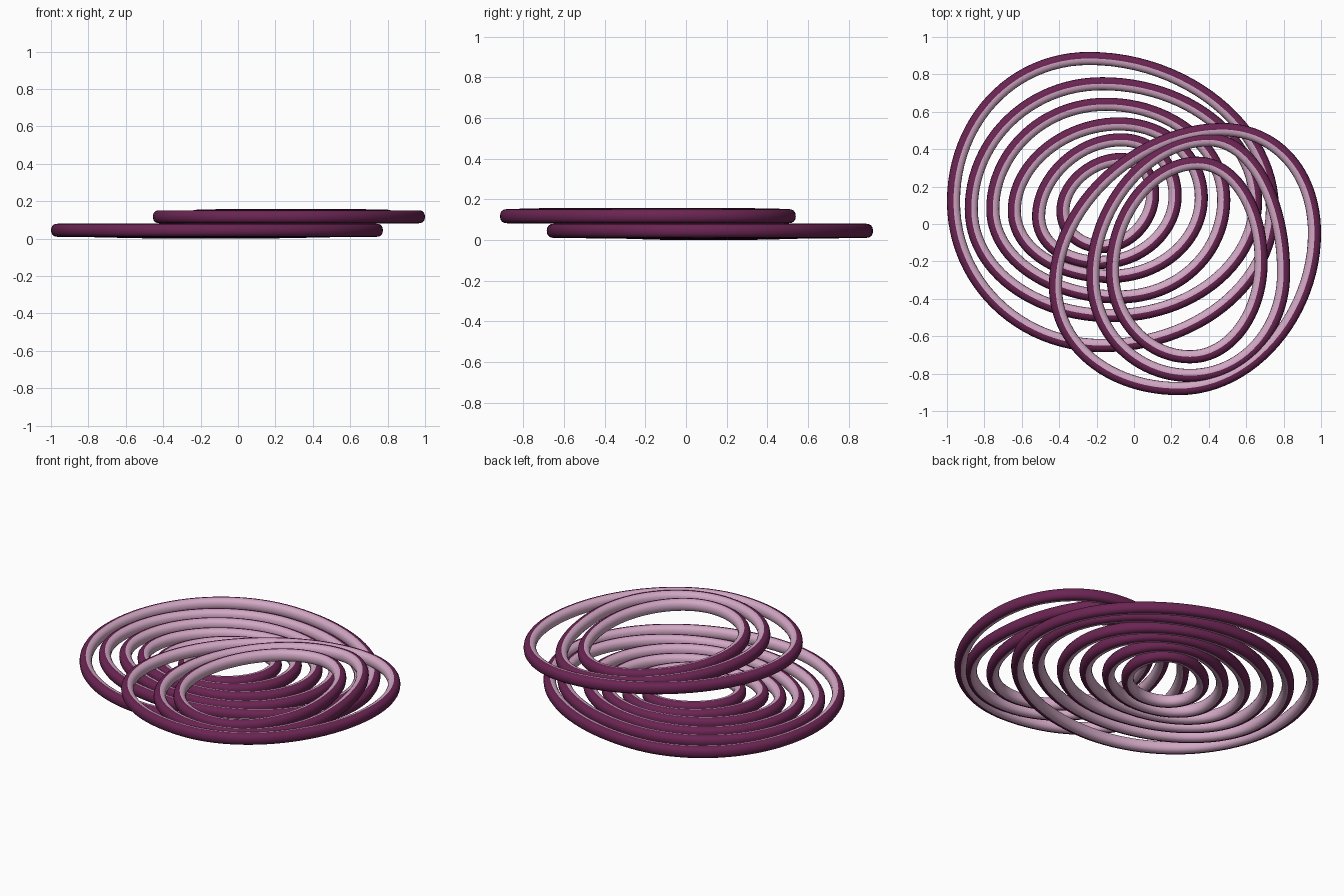
import bpy
import bmesh
import math
from mathutils import Vector
from mathutils.geometry import interpolate_bezier

cube = bpy.data.objects.get("Cube")
if cube:
    bpy.data.objects.remove(cube, do_unlink=True)

RADIUS = 0.035
SIDES = 16
STEPS = 25


def make_material(name, colour):
    mat = bpy.data.materials.new(name)
    mat.use_nodes = True
    mat.diffuse_color = (*colour, 1)
    mat.node_tree.nodes["Principled BSDF"].inputs["Base Color"].default_value = (*colour, 1)
    return mat


plum = make_material("plum", (0.145, 0.018, 0.085))
pink = make_material("pale_pink", (0.64, 0.39, 0.55))


def handle(part, whole):
    # Handle length that turns a quarter into an arc of a tilted ellipse
    f = min(max(part / whole, 0.05), 0.95)
    theta = 2 * math.atan(math.sqrt(f / (1 - f)))
    return part * 4 / 3 * math.tan(theta / 4) / math.tan(theta / 2)


def oval_path(left, bottom, right, top):
    # Closed counterclockwise oval through its four extreme points
    pts = [Vector(p) for p in (left, bottom, right, top)]
    size = (right[0] - left[0], top[1] - bottom[1])
    path = []
    for i in range(4):
        a, b = pts[i], pts[(i + 1) % 4]
        ha, hb = a.copy(), b.copy()
        axis_a, axis_b = (1, 0) if i % 2 == 0 else (0, 1)
        d = b - a
        ha[axis_a] += math.copysign(handle(abs(d[axis_a]), size[axis_a]), d[axis_a])
        hb[axis_b] -= math.copysign(handle(abs(d[axis_b]), size[axis_b]), d[axis_b])
        path += interpolate_bezier(a, ha, hb, b, STEPS)[:-1]
    return path


def soft(v):
    # Slightly squared round section
    return math.copysign(abs(v) ** 0.85, v)


def make_ring(name, z, *extremes):
    path = [Vector(p[:2]) for p in oval_path(*extremes)]
    n = len(path)
    bm = bmesh.new()
    loops = []
    for i, p in enumerate(path):
        t = (path[(i + 1) % n] - path[i - 1]).normalized()
        out = Vector((t.y, -t.x))
        loop = []
        for k in range(SIDES):
            a = math.tau * k / SIDES
            q = p + out * RADIUS * soft(math.cos(a))
            loop.append(bm.verts.new((q.x, q.y, z + RADIUS * soft(math.sin(a)))))
        loops.append(loop)
    for i in range(n):
        cur, nxt = loops[i], loops[(i + 1) % n]
        for k in range(SIDES):
            j = (k + 1) % SIDES
            face = bm.faces.new((cur[k], nxt[k], nxt[j], cur[j]))
            face.smooth = True
            # Outer half plum, inner half pink
            face.material_index = 0 if math.cos(math.tau * (k + 0.5) / SIDES) > 0 else 1
    bmesh.ops.recalc_face_normals(bm, faces=bm.faces)
    mesh = bpy.data.meshes.new(name)
    bm.to_mesh(mesh)
    bm.free()
    mesh.materials.append(plum)
    mesh.materials.append(pink)
    obj = bpy.data.objects.new(name, mesh)
    bpy.context.collection.objects.link(obj)


# Extremes of each ring, outermost first: left, bottom, right, top
lower = [
    ((-0.965, 0.12), (-0.17, -0.65), (0.74, 0.08), (-0.24, 0.885)),
    ((-0.87, 0.08), (-0.12, -0.49), (0.65, 0.12), (-0.17, 0.75)),
    ((-0.755, 0.08), (-0.08, -0.39), (0.48, 0.13), (-0.15, 0.64)),
    ((-0.64, 0.07), (-0.13, -0.28), (0.36, 0.14), (-0.08, 0.535)),
    ((-0.51, 0.04), (-0.18, -0.205), (0.22, 0.15), (-0.07, 0.45)),
    ((-0.38, 0.07), (-0.17, -0.12), (0.10, 0.16), (-0.07, 0.345)),
]
upper = [
    ((-0.42, -0.33), (0.24, -0.88), (0.965, -0.05), (0.47, 0.505)),
    ((-0.22, -0.28), (0.30, -0.81), (0.80, -0.26), (0.40, 0.45)),
    ((-0.115, -0.25), (0.30, -0.71), (0.68, -0.20), (0.34, 0.325)),
]

for i, ring in enumerate(lower):
    make_ring(f"lower_ring_{i + 1}", 0.045 - 0.002 * i, *ring)
for i, ring in enumerate(upper):
    make_ring(f"upper_ring_{i + 1}", 0.117 + 0.003 * i, *ring)
